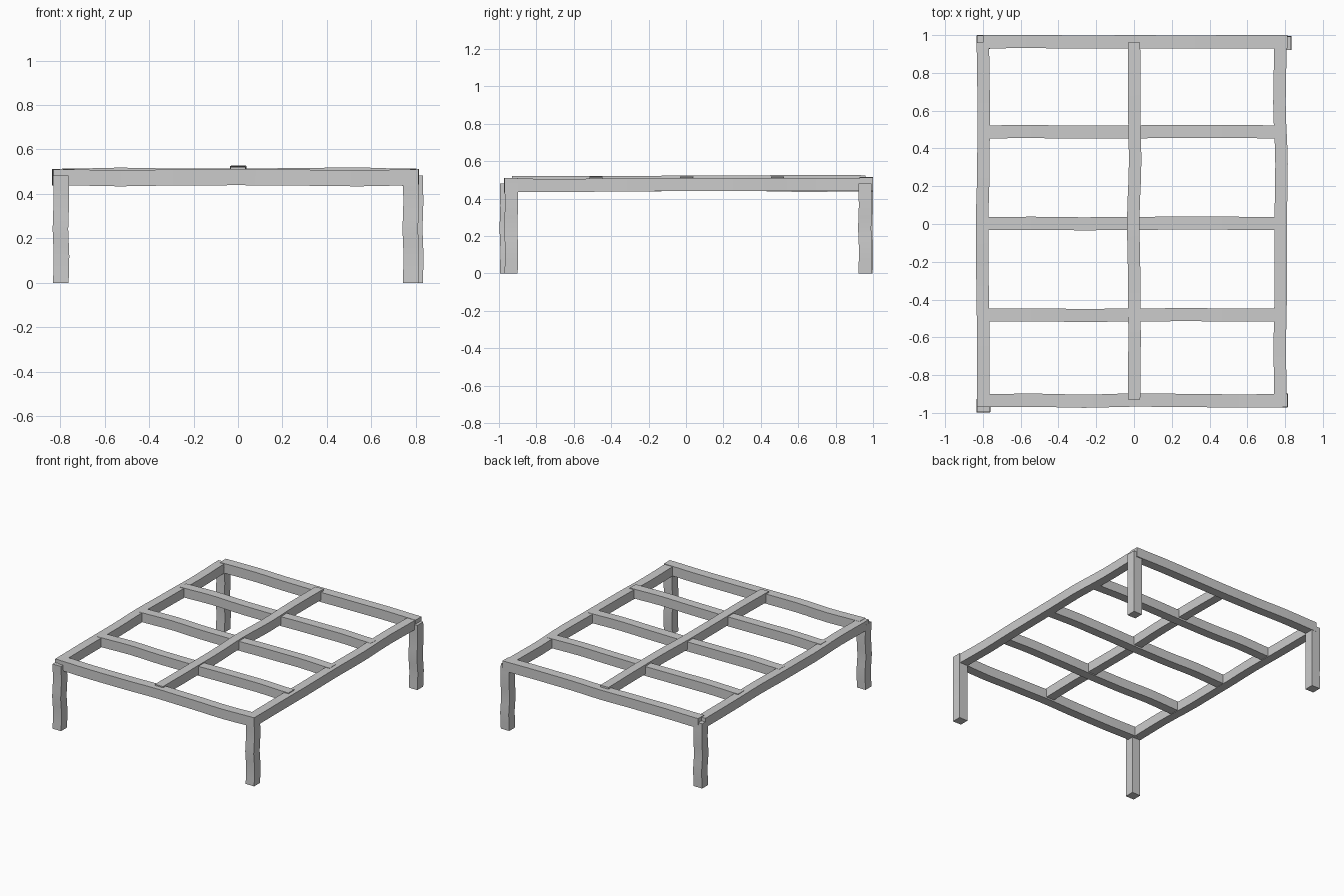
import bpy, bmesh
from mathutils import Vector

if "Cube" in bpy.data.objects:
    bpy.data.objects.remove(bpy.data.objects["Cube"])


def timber(name, start, end, w, h, bend_a=(0, 0), bend_b=(0, 0), steps=18):
    """Hand-hewn square beam swept from start to end.
    bend_a / bend_b are sideways offsets at even stations along the beam."""
    start, end = Vector(start), Vector(end)
    d = (end - start).normalized()
    if abs(d.z) > 0.9:
        side, up = Vector((1, 0, 0)), Vector((0, 1, 0))
    else:
        up = Vector((0, 0, 1))
        side = Vector((abs(d.y), abs(d.x), 0))

    def sample(vals, t):
        f = t * (len(vals) - 1)
        i = min(int(f), len(vals) - 2)
        u = f - i
        u = u * u * (3 - 2 * u)
        return vals[i] * (1 - u) + vals[i + 1] * u

    bm = bmesh.new()
    rings = []
    for k in range(steps + 1):
        t = k / steps
        c = start.lerp(end, t) + side * sample(bend_a, t) + up * sample(bend_b, t)
        rings.append([bm.verts.new(c + side * sx * w / 2 + up * sy * h / 2)
                      for sx, sy in ((-1, -1), (1, -1), (1, 1), (-1, 1))])
    for r0, r1 in zip(rings, rings[1:]):
        for j in range(4):
            n = (j + 1) % 4
            bm.faces.new((r0[j], r0[n], r1[n], r1[j]))
    bm.faces.new(rings[0])
    bm.faces.new(rings[-1])
    bmesh.ops.recalc_face_normals(bm, faces=bm.faces)
    me = bpy.data.meshes.new(name)
    bm.to_mesh(me)
    bm.free()
    ob = bpy.data.objects.new(name, me)
    bpy.context.collection.objects.link(ob)
    bpy.context.view_layer.objects.active = ob
    ob.select_set(True)
    bpy.ops.object.shade_smooth_by_angle()
    ob.select_set(False)
    return ob


S = 0.07  # timber thickness
wob = (0, 0.003, -0.002, 0.002, 0)

# Corner legs
for name, x, y in (("front_left_leg", -0.797, -0.96),
                   ("front_right_leg", 0.777, -0.935),
                   ("back_left_leg", -0.797, 0.963),
                   ("back_right_leg", 0.797, 0.957)):
    timber(name, (x, y, 0), (x, y, 0.482), S, S, wob, wob, 8)

# Front and back rails
timber("front_rail", (-0.80, -0.935, 0.473), (0.812, -0.935, 0.473), S, 0.072,
       (0, 0.002, -0.003, 0.003, 0.001, -0.002, 0),
       (0.002, -0.003, 0.001, 0.002, 0, -0.003, 0.002))
timber("back_rail", (-0.80, 0.965, 0.477), (0.812, 0.965, 0.477), S, 0.072,
       (0, 0.001, -0.002, 0, -0.002, 0, 0),
       (0, 0.003, 0, -0.002, 0.002, 0.003, 0))

# Side rails
timber("left_rail", (-0.80, -0.965, 0.474), (-0.80, 0.96, 0.474), 0.066, S,
       (0.002, 0.003, -0.002, -0.004, 0.003, 0.004, 0),
       (0, 0.003, -0.002, 0.002, 0.002, -0.003, 0))
timber("right_rail", (0.775, -0.965, 0.472), (0.775, 0.96, 0.476), 0.066, S,
       (0, -0.003, 0.002, 0.002, 0.006, -0.005, 0),
       (0, -0.002, 0, 0.002, 0.002, 0.001, 0))

# Long centre beam
timber("centre_beam", (0, -0.93, 0.485), (0, 0.96, 0.488), 0.066, S,
       (0, 0.003, 0.001, -0.004, 0.006, 0.001, 0),
       (0, 0.001, -0.001, 0.003, 0.002, 0.005, 0.002))

# Cross slats
for i, y in enumerate((-0.482, 0.003, 0.488)):
    timber(f"cross_slat_{i + 1}", (-0.795, y, 0.479), (0.777, y, 0.479), 0.069, S,
           (0, 0.001, -0.002, 0, 0.002, 0.001, 0),
           (-0.002, 0.004, 0, -0.001, 0.002, 0.005, -0.001))
